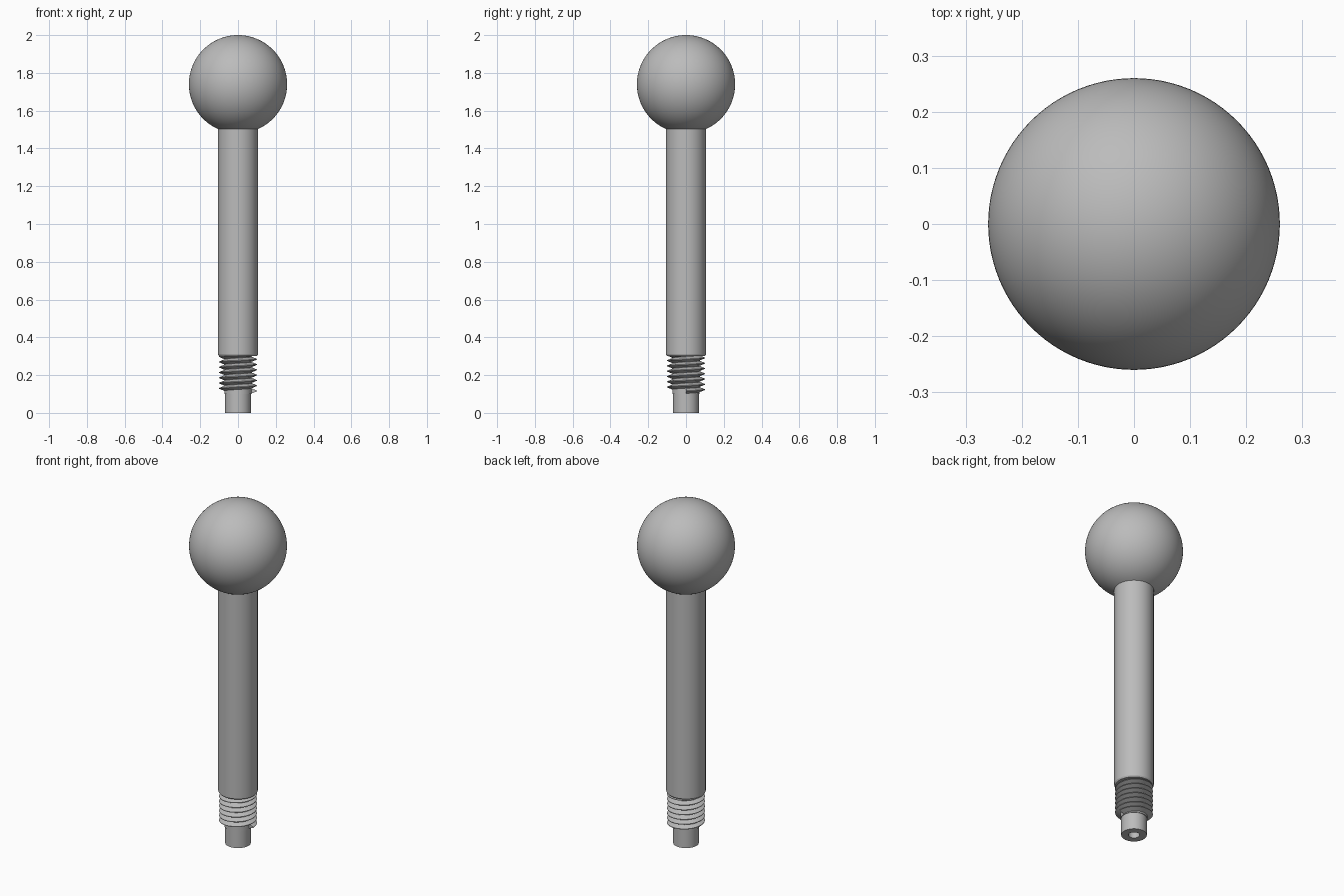
import bpy, bmesh, math

old = bpy.data.objects.get("Cube")
if old:
    bpy.data.objects.remove(old)

steel = bpy.data.materials.new("grey_metal")
steel.use_nodes = True
GREY = (0.5, 0.5, 0.5, 1)
steel.diffuse_color = GREY
steel.node_tree.nodes["Principled BSDF"].inputs["Base Color"].default_value = GREY


def finish(name, bm, angle):
    bmesh.ops.remove_doubles(bm, verts=bm.verts, dist=1e-5)
    bmesh.ops.recalc_face_normals(bm, faces=bm.faces)
    mesh = bpy.data.meshes.new(name)
    bm.to_mesh(mesh)
    bm.free()
    mesh.materials.append(steel)
    obj = bpy.data.objects.new(name, mesh)
    bpy.context.collection.objects.link(obj)
    bpy.ops.object.select_all(action="DESELECT")
    obj.select_set(True)
    bpy.context.view_layer.objects.active = obj
    bpy.ops.object.shade_smooth_by_angle(angle=math.radians(angle))
    return obj


def lathe(name, profile, steps=96):
    bm = bmesh.new()
    verts = [bm.verts.new((r, 0, z)) for r, z in profile]
    edges = [bm.edges.new(pair) for pair in zip(verts, verts[1:])]
    bmesh.ops.spin(bm, geom=verts + edges, cent=(0, 0, 0), axis=(0, 0, 1),
                   angle=math.tau, steps=steps)
    return finish(name, bm, 30)


# Ball, cut open where it meets the shaft
BALL_R, BALL_Z, SHAFT_R = 0.26, 1.74, 0.105
start = math.asin(SHAFT_R / BALL_R)
arc = [start + (math.pi - start) * i / 48 for i in range(49)]
lathe("ball_knob", [(BALL_R * math.sin(a), BALL_Z - BALL_R * math.cos(a)) for a in arc])

# Shaft with a small chamfer, threaded core and hollow pin end
PIN_R, HOLE_R, CORE_R = 0.068, 0.03, 0.072
lathe("shaft", [(SHAFT_R, 1.503), (SHAFT_R, 0.308), (0.1, 0.3), (CORE_R, 0.3),
                (CORE_R, 0.1), (PIN_R, 0.1), (PIN_R, 0), (HOLE_R, 0),
                (HOLE_R, 0.2), (0, 0.2)])

# Helical screw thread with a triangular section
PITCH, TIP_R, STEPS, TURNS = 0.028, 0.1, 72, 7
bm = bmesh.new()
previous = None
for i in range(STEPS * TURNS + 1):
    a = math.tau * i / STEPS
    z = 0.102 + PITCH * i / STEPS
    ring = [bm.verts.new((r * math.cos(a), r * math.sin(a), z + dz))
            for r, dz in ((CORE_R - 0.002, 0), (TIP_R, PITCH * 0.44),
                          (TIP_R, PITCH * 0.56), (CORE_R - 0.002, PITCH))]
    if previous:
        for j in range(3):
            bm.faces.new((previous[j], previous[j + 1], ring[j + 1], ring[j]))
    else:
        bm.faces.new(ring)
    previous = ring
bm.faces.new(previous)
finish("screw_thread", bm, 30)
